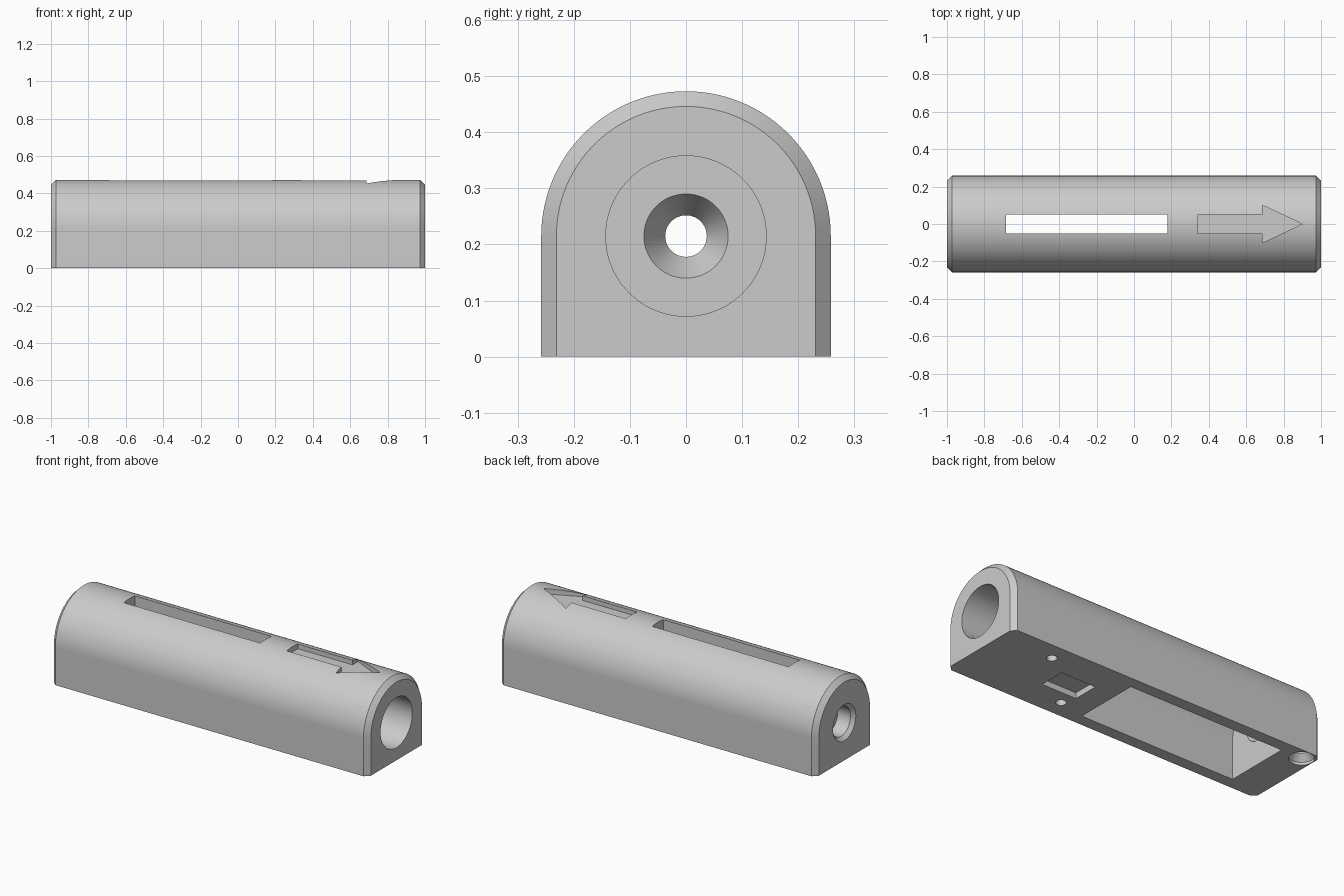
import bpy, bmesh, math
from mathutils import Vector

cube = bpy.data.objects.get("Cube")
if cube:
    bpy.data.objects.remove(cube, do_unlink=True)

AXIS_Z = 0.215   # height of the bore axis
RADIUS = 0.258   # outer radius of the rounded top

grey = bpy.data.materials.new("light_grey")
grey.use_nodes = True
colour = (0.6, 0.6, 0.6, 1)
grey.diffuse_color = colour
grey.node_tree.nodes["Principled BSDF"].inputs["Base Color"].default_value = colour


def loft(name, rings):
    """Solid skinned through rings of equal point count, capped at both ends."""
    bm = bmesh.new()
    loops = [[bm.verts.new(p) for p in ring] for ring in rings]
    n = len(loops[0])
    for a, b in zip(loops, loops[1:]):
        for i in range(n):
            j = (i + 1) % n
            bm.faces.new((a[i], a[j], b[j], b[i]))
    bm.faces.new(loops[0])
    bm.faces.new(loops[-1])
    bmesh.ops.recalc_face_normals(bm, faces=bm.faces)
    mesh = bpy.data.meshes.new(name)
    bm.to_mesh(mesh)
    bm.free()
    mesh.materials.append(grey)
    obj = bpy.data.objects.new(name, mesh)
    bpy.context.collection.objects.link(obj)
    return obj


def arch(x, r, bottom=0.0, steps=96):
    """Upright arch section: straight sides and a half-round top."""
    arc = [Vector((x, r * math.cos(math.pi * i / steps),
                   AXIS_Z + r * math.sin(math.pi * i / steps))) for i in range(steps + 1)]
    return arc + [Vector((x, -r, bottom)), Vector((x, r, bottom))]


def circle(r, place, steps=96):
    turns = [2 * math.pi * i / steps for i in range(steps)]
    return [Vector(place(r * math.cos(t), r * math.sin(t))) for t in turns]


def lathe_x(name, profile):
    return loft(name, [circle(r, lambda u, v: (x, u, AXIS_Z + v)) for x, r in profile])


def lathe_z(name, cx, cy, profile):
    return loft(name, [circle(r, lambda u, v: (cx + u, cy + v, z)) for z, r in profile])


def prism(name, outline, low, high):
    return loft(name, [[Vector((x, y, z)) for x, y in outline] for z in (low, high)])


def box(name, x0, x1, half, low, high):
    return prism(name, [(x0, -half), (x1, -half), (x1, half), (x0, half)], low, high)


# Arched housing with chamfered ends
body = loft("housing", [arch(-1, 0.231), arch(-0.973, RADIUS),
                        arch(0.973, RADIUS), arch(1, 0.231)])

cutters = [
    # Arched chamber open to the underside
    loft("chamber_cutter", [arch(-0.8, 0.19, -0.1), arch(0.18, 0.19, -0.1)]),
    # Wide bore at the right end, a little wider behind its lip
    lathe_x("bore_cutter", [(0.1, 0.146), (0.94, 0.146), (0.94, 0.143), (1.1, 0.143)]),
    # Stepped and funnelled hole at the left end
    lathe_x("funnel_cutter", [(-1.01, 0.113), (-0.98, 0.083), (-0.9, 0.083), (-0.9, 0.037),
                              (-0.865, 0.037), (-0.8, 0.075), (-0.7, 0.075)]),
    # Window slot in the top
    box("slot_cutter", -0.685, 0.178, 0.05, 0.3, 0.6),
    # Direction arrow recess
    prism("arrow_cutter", [(0.343, -0.05), (0.688, -0.05), (0.688, -0.1), (0.9, 0),
                           (0.688, 0.1), (0.688, 0.05), (0.343, 0.05)], 0.442, 0.6),
    # Shallow pocket and pin holes underneath
    box("pocket_cutter", 0.315, 0.535, 0.075, -0.1, 0.033),
    lathe_z("pin_hole_cutter_a", 0.665, 0.155, [(-0.1, 0.027), (0.08, 0.027)]),
    lathe_z("pin_hole_cutter_b", 0.345, -0.155, [(-0.1, 0.027), (0.08, 0.027)]),
    # Countersunk screw hole near the corner
    lathe_z("screw_hole_cutter", -0.93, 0.19, [(-0.1, 0.066), (0.015, 0.066),
                                               (0.05, 0.035), (0.1, 0.035)]),
]

bpy.context.view_layer.objects.active = body
for cutter in cutters:
    cutter.hide_render = True
    mod = body.modifiers.new(cutter.name, 'BOOLEAN')
    mod.operation = 'DIFFERENCE'
    mod.solver = 'EXACT'
    mod.object = cutter
    bpy.ops.object.modifier_apply(modifier=mod.name)
    bpy.data.objects.remove(cutter, do_unlink=True)

bpy.ops.object.select_all(action='DESELECT')
body.select_set(True)
bpy.ops.object.shade_smooth_by_angle(angle=math.radians(25))
